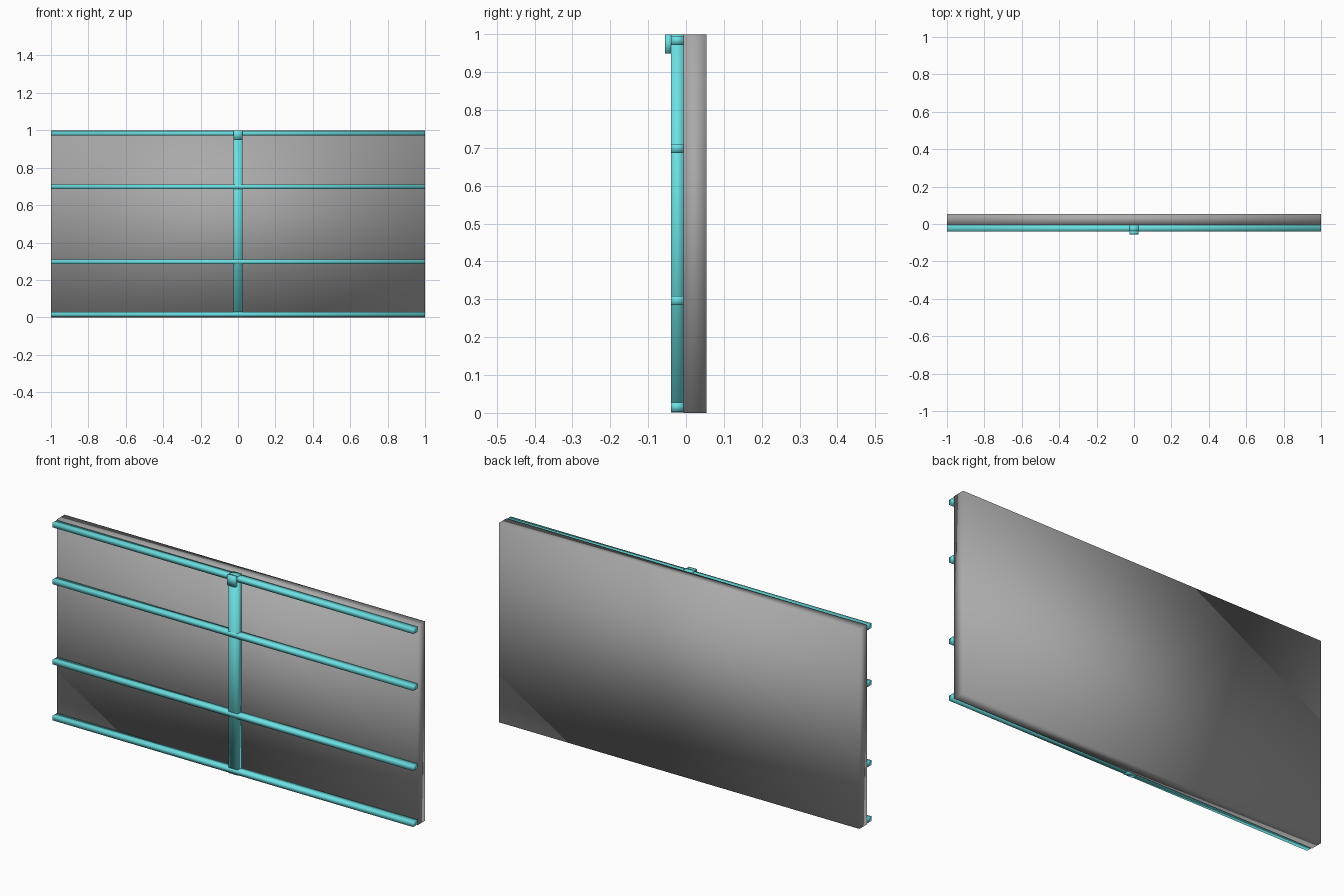
import bpy

cube = bpy.data.objects.get("Cube")
if cube:
    bpy.data.objects.remove(cube, do_unlink=True)


def material(name, rgb):
    mat = bpy.data.materials.new(name)
    mat.use_nodes = True
    mat.diffuse_color = (*rgb, 1)
    mat.node_tree.nodes["Principled BSDF"].inputs["Base Color"].default_value = (*rgb, 1)
    return mat


grey = material("grey", (0.4, 0.4, 0.4))
teal = material("teal", (0.15, 0.75, 0.77))


def box(name, x, y, z, mat):
    """Soft-shaded box spanning the given (min, max) ranges."""
    bpy.ops.mesh.primitive_cube_add(size=1)
    ob = bpy.context.object
    ob.name = name
    ob.data.name = name
    ranges = (x, y, z)
    ob.location = [(a + b) / 2 for a, b in ranges]
    ob.scale = [b - a for a, b in ranges]
    bpy.ops.object.transform_apply(location=True, rotation=False, scale=True)
    bpy.ops.object.shade_smooth()
    ob.data.materials.append(mat)
    return ob


# Main slab
box("panel", (-1, 1), (-0.006, 0.054), (0, 1), grey)

# Horizontal rails on the front
for name, z in (("bottom", 0.016), ("lower", 0.297), ("upper", 0.699), ("top", 0.984)):
    box(name + "_rail", (-1, 1), (-0.04, -0.006), (z - 0.012, z + 0.012), teal)

# Central post and the hook over its top
box("post", (-0.025, 0.025), (-0.039, -0.006), (0.001, 0.997), teal)
box("hook_front", (-0.023, 0.023), (-0.055, -0.038), (0.95, 1), teal)
box("hook_top", (-0.023, 0.023), (-0.045, -0.005), (0.993, 1), teal)
